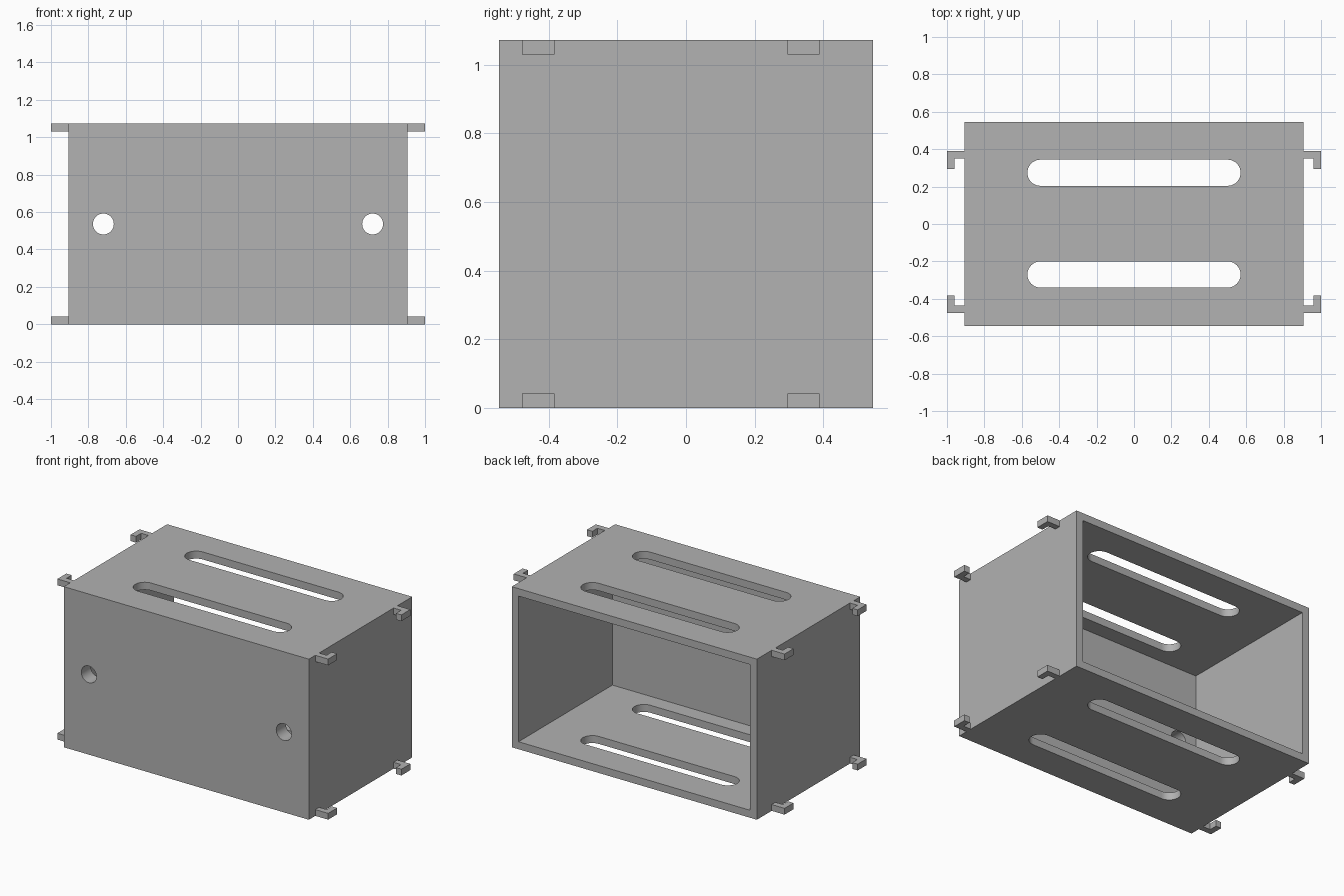
import bpy
import bmesh
import math
from mathutils import Matrix

default = bpy.data.objects.get("Cube")
if default:
    bpy.data.objects.remove(default, do_unlink=True)

WIDTH, DEPTH, HEIGHT = 1.81, 1.09, 1.072
WALL, FRONT_WALL = 0.05, 0.1
TAB = 0.042

gray = bpy.data.materials.new("plain_gray")
gray.use_nodes = True
gray.diffuse_color = (0.445, 0.445, 0.445, 1)
gray.node_tree.nodes["Principled BSDF"].inputs["Base Color"].default_value = gray.diffuse_color


def prism(name, outline, height, matrix):
    """Extrude a flat outline upward and place it with a matrix."""
    bm = bmesh.new()
    face = bm.faces.new([bm.verts.new((x, y, 0)) for x, y in outline])
    top = bmesh.ops.extrude_face_region(bm, geom=[face])["geom"]
    bmesh.ops.translate(bm, vec=(0, 0, height),
                        verts=[v for v in top if isinstance(v, bmesh.types.BMVert)])
    bmesh.ops.transform(bm, matrix=matrix, verts=bm.verts)
    bmesh.ops.recalc_face_normals(bm, faces=bm.faces)
    mesh = bpy.data.meshes.new(name)
    bm.to_mesh(mesh)
    bm.free()
    mesh.materials.append(gray)
    obj = bpy.data.objects.new(name, mesh)
    bpy.context.collection.objects.link(obj)
    return obj


def rectangle(x0, x1, y0, y1):
    return [(x0, y0), (x1, y0), (x1, y1), (x0, y1)]


def stadium(half_length, radius, steps=20):
    """Outline with two round ends; zero straight length gives a circle."""
    points = []
    for side in (1, -1):
        for i in range(steps + (half_length > 0)):
            a = math.pi * (i / steps - 0.5)
            points.append((side * (half_length + radius * math.cos(a)),
                           side * radius * math.sin(a)))
    return points


def cut(target, cutter):
    cutter.hide_render = True
    mod = target.modifiers.new("cut", "BOOLEAN")
    mod.operation = "DIFFERENCE"
    mod.solver = "EXACT"
    mod.object = cutter
    bpy.context.view_layer.objects.active = target
    bpy.ops.object.modifier_apply(modifier=mod.name)
    bpy.data.objects.remove(cutter, do_unlink=True)


# Box shell, open at the back
w, d = WIDTH / 2, DEPTH / 2
shell = prism("box_shell", rectangle(-w, w, -d, d), HEIGHT, Matrix())
cut(shell, prism("cavity_cutter", rectangle(WALL - w, w - WALL, FRONT_WALL - d, d + 0.2),
                 HEIGHT - 2 * WALL, Matrix.Translation((0, 0, WALL))))

# Long slots through the top and bottom walls
for y in (-0.27, 0.274):
    cut(shell, prism("slot_cutter", stadium(0.5, 0.07), HEIGHT + 0.4,
                     Matrix.Translation((0, y, -0.2))))

# Round holes through the front wall
for x in (-0.72, 0.72):
    cut(shell, prism("hole_cutter", stadium(0, 0.056), 0.4,
                     Matrix.Translation((x, -0.3, HEIGHT / 2)) @ Matrix.Rotation(math.pi / 2, 4, "X")))

bpy.ops.object.select_all(action="DESELECT")
shell.select_set(True)
bpy.context.view_layer.objects.active = shell
bpy.ops.object.shade_smooth_by_angle(angle=math.radians(30))

# Hooked tabs at the corners of both side walls
reach = 1 - w
hook = [(0, 0), (reach, 0), (reach, 0.094), (reach - 0.04, 0.094), (reach - 0.04, 0.04), (0, 0.04)]
for side, side_name in ((1, "left"), (-1, "right")):
    for y, turn, end in ((-0.477, 1, "front"), (0.389, -1, "back")):
        for z, level in ((0, "lower"), (HEIGHT - TAB, "upper")):
            outline = [(side * px, turn * py) for px, py in hook]
            prism(f"{level}_{end}_{side_name}_hook", outline, TAB,
                  Matrix.Translation((side * w, y, z)))
